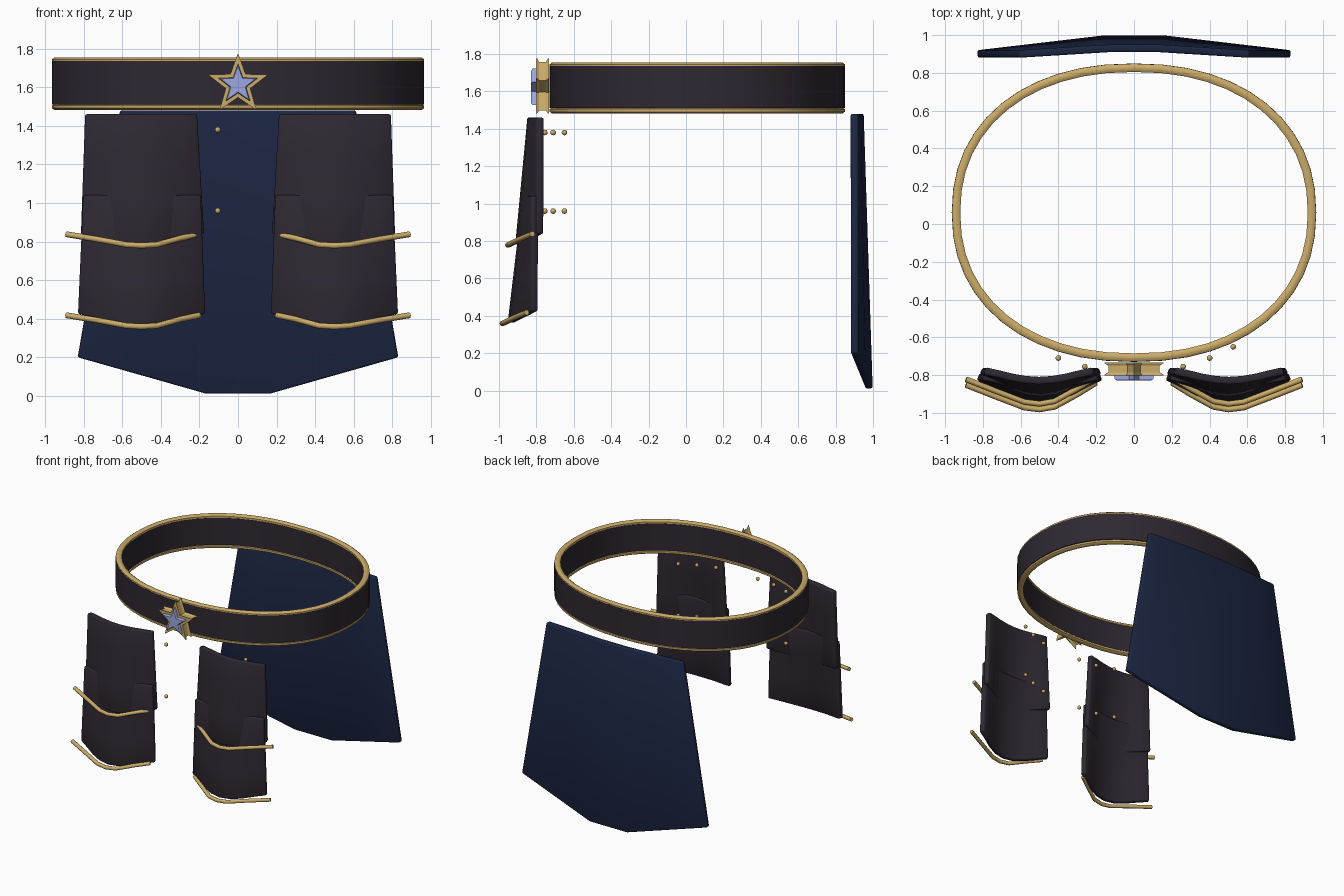
import bpy, bmesh
from math import sin, cos, pi, copysign

if "Cube" in bpy.data.objects:
    bpy.data.objects.remove(bpy.data.objects["Cube"])


def mat(name, rgb):
    m = bpy.data.materials.new(name)
    m.diffuse_color = (*rgb, 1)
    m.use_nodes = True
    m.node_tree.nodes["Principled BSDF"].inputs["Base Color"].default_value = m.diffuse_color
    return m


LEATHER = mat("dark_leather", (0.028, 0.021, 0.031))
GOLD = mat("gold", (0.60, 0.41, 0.14))
NAVY = mat("navy_cloth", (0.011, 0.019, 0.055))
GEM = mat("pale_blue", (0.34, 0.39, 0.75))


def mesh_object(name, bm, material, angle=35):
    bmesh.ops.recalc_face_normals(bm, faces=bm.faces)
    me = bpy.data.meshes.new(name)
    bm.to_mesh(me)
    bm.free()
    ob = bpy.data.objects.new(name, me)
    bpy.context.collection.objects.link(ob)
    me.materials.append(material)
    bpy.ops.object.select_all(action='DESELECT')
    bpy.context.view_layer.objects.active = ob
    ob.select_set(True)
    bpy.ops.object.shade_smooth_by_angle(angle=angle * pi / 180)
    return ob


def loft(loops, wrap=False, caps=False):
    """Skin closed loops of equal length."""
    bm = bmesh.new()
    vs = [[bm.verts.new(p) for p in loop] for loop in loops]
    n = len(vs[0])
    for k in range(len(vs) if wrap else len(vs) - 1):
        a, b = vs[k], vs[(k + 1) % len(vs)]
        for i in range(n):
            j = (i + 1) % n
            bm.faces.new((a[i], a[j], b[j], b[i]))
    if caps:
        bm.faces.new(vs[0])
        bm.faces.new(vs[-1])
    return bm


# Belt: rounded-oval rings swept around the waist
def waist(offset, z, n=48, e=2 / 2.2):
    pts = []
    for i in range(n):
        c, s = cos(2 * pi * i / n), sin(2 * pi * i / n)
        pts.append(((0.965 + offset) * copysign(abs(c) ** e, c),
                    0.06 + (0.79 + offset) * copysign(abs(s) ** e, s), z))
    return pts


mesh_object("belt_band", loft([waist(o, z) for o, z in
            ((0, 1.51), (0, 1.735), (-0.04, 1.735), (-0.04, 1.51))], wrap=True), LEATHER)
for label, z in (("top", 1.738), ("bottom", 1.498)):
    ring = [waist(-0.023 + 0.024 * cos(a * pi / 4 + pi / 8),
                  z + 0.018 * sin(a * pi / 4 + pi / 8)) for a in range(8)]
    mesh_object("belt_rim_" + label, loft(ring, wrap=True), GOLD, 50)


# Star buckle with a waisted gold body and a raised gem star
def star(r, y):
    return [((r if i % 2 == 0 else r * 0.41) * sin(pi * i / 5), y,
             1.614 + (r if i % 2 == 0 else r * 0.41) * cos(pi * i / 5)) for i in range(10)]


mesh_object("buckle_star", loft([star(r, y) for r, y in
            ((0.163, -0.732), (0.163, -0.738), (0.143, -0.75), (0.143, -0.785),
             (0.163, -0.796), (0.163, -0.803))], caps=True), GOLD, 20)
mesh_object("buckle_gem", loft([star(0.108, -0.79), star(0.108, -0.82),
            star(0.095, -0.828)], caps=True), GEM, 20)


# Hanging panels: a lofted sheet given thickness and a soft edge
def panel(name, point, cols, rows, material, mirrored=False):
    bm = bmesh.new()
    g = [[bm.verts.new(point(-1 + 2 * i / cols, j / rows)) for i in range(cols + 1)]
         for j in range(rows + 1)]
    for j in range(rows):
        for i in range(cols):
            bm.faces.new((g[j][i], g[j][i + 1], g[j + 1][i + 1], g[j + 1][i]))
    ob = mesh_object(name, bm, material)
    sol = ob.modifiers.new("thickness", 'SOLIDIFY')
    sol.thickness, sol.offset = 0.04, 0
    bev = ob.modifiers.new("edge", 'BEVEL')
    bev.width, bev.segments, bev.limit_method = 0.01, 2, 'ANGLE'
    bev.angle_limit = pi / 3
    if mirrored:
        ob.modifiers.new("mirror", 'MIRROR')
    return ob


def lerp(a, b, t):
    return a + (b - a) * t


def tasset(x0, x1, z, y, bulge, dip):
    """Each pair is (top, bottom); bulge pushes forward, dip lowers the middle."""
    def point(u, t):
        c = cos(u * pi / 2) ** 1.2 if abs(u) < 1 else 0
        return (lerp(lerp(x0[0], x0[1], t), lerp(x1[0], x1[1], t), (u + 1) / 2),
                y - lerp(*bulge, t) * c, lerp(*z, t) - dip * c * t)
    return point


panel("front_plate_upper", tasset((-0.79, -0.81), (-0.215, -0.18), (1.46, 0.84),
      -0.778, (0.05, 0.115), 0.06), 8, 3, LEATHER, True)
panel("front_plate_lower", tasset((-0.80, -0.825), (-0.195, -0.175), (1.04, 0.425),
      -0.808, (0.045, 0.125), 0.06), 8, 3, LEATHER, True)


# Back cloth: faceted, flaring down to a blunt point
def cloth(u, t):
    k = min(1, (1 - abs(u)) / 0.8)
    return (u * lerp(0.61, 0.83, t), 0.9 + lerp(0.03, 0.078, t) * k,
            lerp(1.48, 0.2 - 0.188 * k, t))


panel("back_cloth", cloth, 5, 1, NAVY)

# Gold bars along the lower edge of each front plate
for label, dy, dz in (("upper", 0, 0), ("lower", -0.03, -0.42)):
    cu = bpy.data.curves.new("plate_bar_" + label, 'CURVE')
    cu.dimensions = '3D'
    cu.bevel_depth, cu.bevel_resolution, cu.use_fill_caps = 0.015, 2, True
    path = ((-0.89, -0.822, 0.838), (-0.73, -0.885, 0.812), (-0.58, -0.942, 0.784),
            (-0.5, -0.952, 0.779), (-0.42, -0.938, 0.784), (-0.3, -0.872, 0.817),
            (-0.2, -0.81, 0.838))
    sp = cu.splines.new('POLY')
    sp.points.add(len(path) - 1)
    for p, (x, y, z) in zip(sp.points, path):
        p.co = (x, y + dy, z + dz, 1)
    cu.materials.append(GOLD)
    ob = bpy.data.objects.new("plate_bar_" + label, cu)
    bpy.context.collection.objects.link(ob)
    ob.modifiers.new("mirror", 'MIRROR')

# Two rows of small studs behind the plates
bm = bmesh.new()
for z in (1.38, 0.96):
    for x, y in ((-0.4, -0.71), (-0.26, -0.755), (-0.105, -0.77),
                 (0.26, -0.755), (0.4, -0.71), (0.525, -0.65)):
        r = bmesh.ops.create_uvsphere(bm, u_segments=10, v_segments=6, radius=0.015)
        bmesh.ops.translate(bm, verts=r["verts"], vec=(x, y, z))
mesh_object("studs", bm, GOLD, 60)
